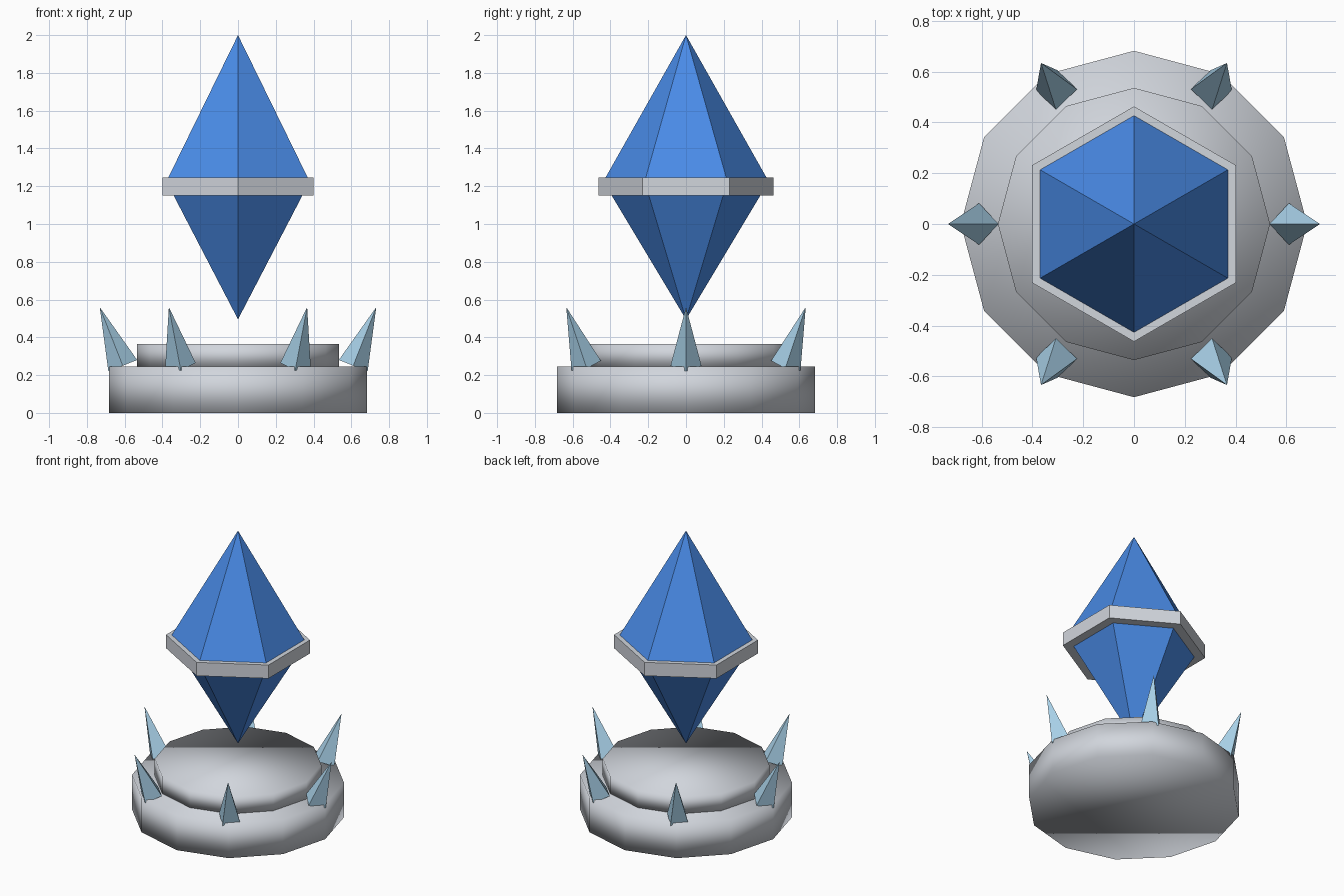
import bpy, math
from mathutils import Vector, Matrix

cube = bpy.data.objects.get("Cube")
if cube:
    bpy.data.objects.remove(cube, do_unlink=True)


def material(name, colour):
    m = bpy.data.materials.new(name)
    m.use_nodes = True
    m.diffuse_color = (*colour, 1)
    bsdf = next(n for n in m.node_tree.nodes if n.type == 'BSDF_PRINCIPLED')
    bsdf.inputs["Base Color"].default_value = (*colour, 1)
    return m


STONE = material("pale grey stone", (0.64, 0.67, 0.72))
BLUE = material("crystal blue", (0.068, 0.26, 0.80))
ICE = material("ice blue", (0.39, 0.63, 0.80))


def tapered(name, sides, r_low, r_high, z_low, z_high, mat, smooth=False):
    """Upright prism, cone or pyramid with a corner on the y axis."""
    bpy.ops.mesh.primitive_cone_add(
        vertices=sides, radius1=r_low, radius2=r_high, depth=z_high - z_low,
        location=(0, 0, (z_low + z_high) / 2))
    ob = bpy.context.object
    ob.name = ob.data.name = name
    ob.data.materials.append(mat)
    if smooth:
        bpy.ops.object.shade_smooth()
    return ob


# Two-step round pedestal, softly shaded
tapered("pedestal_base", 12, 0.682, 0.682, 0, 0.245, STONE, smooth=True)
tapered("pedestal_step", 12, 0.536, 0.536, 0.245, 0.365, STONE, smooth=True)

# Floating crystal: two six-sided points meeting inside a band
GIRDLE = 1.225
tapered("crystal_top", 6, 0.438, 0, GIRDLE, 2.0, BLUE)
tapered("crystal_bottom", 6, 0, 0.438, 0.495, GIRDLE, BLUE)
tapered("crystal_band", 6, 0.463, 0.463, 1.15, 1.245, STONE)

# Ring of four-sided spikes leaning outwards
for i in range(6):
    a = math.radians(60 * i)
    out = Vector((math.cos(a), math.sin(a), 0))
    lean = out * 0.122 + Vector((0, 0, 0.31))
    spike = tapered(f"spike_{i + 1}", 4, 0.082, 0, 0, lean.length, ICE)
    spike.data.transform(Matrix.Translation((0, 0, lean.length / 2)))
    turn = Vector((0, 0, 1)).rotation_difference(lean).to_matrix().to_4x4()
    spike.matrix_world = Matrix.Translation(out * 0.61 + Vector((0, 0, 0.25))) @ turn
